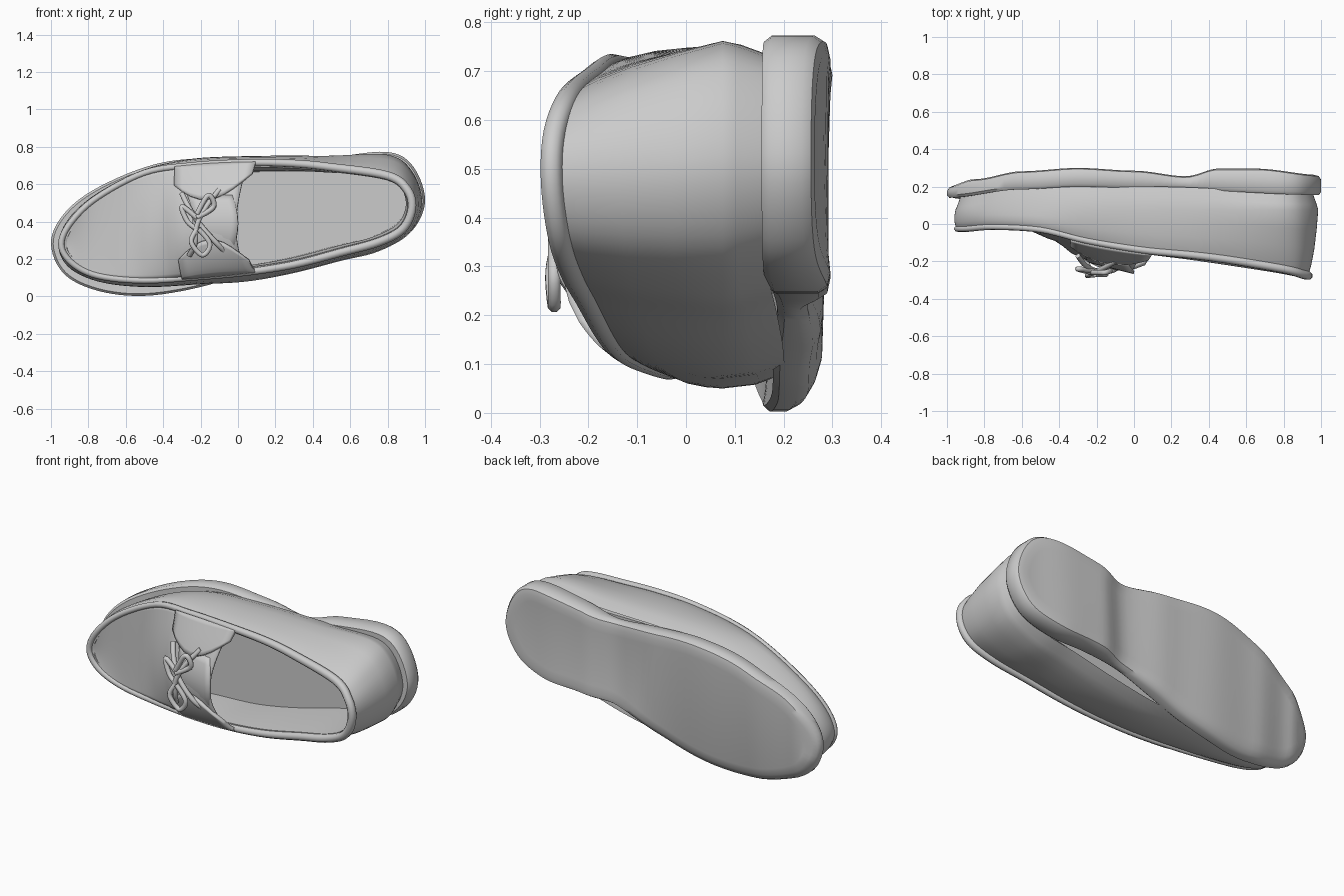
import bpy, bmesh, math
from mathutils import Vector

if "Cube" in bpy.data.objects:
    bpy.data.objects.remove(bpy.data.objects["Cube"])

K = 6            # samples per control span
N = 20 * K       # points per loop (index 0 = toe, N/2 = heel)


def spline(pts, closed=True, k=K):
    """Catmull-Rom through 3D points."""
    n, out = len(pts), []
    get = (lambda i: Vector(pts[i % n])) if closed else (lambda i: Vector(pts[min(max(i, 0), n - 1)]))
    for i in range(n if closed else n - 1):
        a, b, c, d = get(i - 1), get(i), get(i + 1), get(i + 2)
        for s in range(k):
            t = s / k
            out.append(0.5 * (2 * b + (c - a) * t + (2 * a - 5 * b + 4 * c - d) * t * t
                              + (3 * b - a - 3 * c + d) * t ** 3))
    if not closed:
        out.append(get(n - 1))
    return out


def lookup(table, x):
    for (x0, y0), (x1, y1) in zip(table, table[1:]):
        if x <= x1:
            t = max(0, (x - x0) / (x1 - x0))
            t = t * t * (3 - 2 * t)
            return y0 + (y1 - y0) * t
    return table[-1][1]


def inset(loop, d):
    """Move a loop inward in the xz plane."""
    out = []
    for i, p in enumerate(loop):
        t = loop[(i + 1) % len(loop)] - loop[i - 1]
        nrm = Vector((t.z, 0, -t.x)).normalized()
        out.append(p + nrm * d)
    return out


def finish(name, bm, angle=40):
    bmesh.ops.remove_doubles(bm, verts=bm.verts, dist=0.0005)
    bmesh.ops.recalc_face_normals(bm, faces=bm.faces)
    me = bpy.data.meshes.new(name)
    bm.to_mesh(me)
    bm.free()
    ob = bpy.data.objects.new(name, me)
    bpy.context.collection.objects.link(ob)
    bpy.context.view_layer.objects.active = ob
    ob.select_set(True)
    bpy.ops.object.shade_smooth_by_angle(angle=math.radians(angle))
    ob.select_set(False)
    return ob


def loft(name, loops, cap_first=False, cap_last=False, angle=40):
    bm = bmesh.new()
    rings = [[bm.verts.new(p) for p in lp] for lp in loops]
    n = len(rings[0])
    for a, b in zip(rings, rings[1:]):
        for i in range(n):
            bm.faces.new((a[i], a[(i + 1) % n], b[(i + 1) % n], b[i]))
    for r, use in ((rings[0], cap_first), (rings[-1], cap_last)):
        if use:  # strips running across the shoe from side to side
            bm.faces.new((r[0], r[1], r[-1]))
            for j in range(1, n // 2 - 1):
                bm.faces.new((r[j], r[j + 1], r[n - j - 1], r[n - j]))
            bm.faces.new((r[n // 2 - 1], r[n // 2], r[n // 2 + 1]))
    return finish(name, bm, angle)


def grid(name, rows, thick):
    bm = bmesh.new()
    vs = [[bm.verts.new(p) for p in r] for r in rows]
    for a, b in zip(vs, vs[1:]):
        for i in range(len(a) - 1):
            bm.faces.new((a[i], a[i + 1], b[i + 1], b[i]))
    ob = finish(name, bm, 60)
    m = ob.modifiers.new("thickness", 'SOLIDIFY')
    m.thickness = thick
    m.offset = 0
    return ob


def tube(name, pts, radius, closed=False):
    cu = bpy.data.curves.new(name, 'CURVE')
    cu.dimensions = '3D'
    cu.bevel_depth = 1.0
    cu.bevel_resolution = 2
    cu.use_fill_caps = True
    sp = cu.splines.new('POLY')
    sp.points.add(len(pts) - 1)
    for q, p in zip(sp.points, pts):
        q.co = (*p, 1)
        q.radius = radius(p) if callable(radius) else radius
    sp.use_cyclic_u = closed
    ob = bpy.data.objects.new(name, cu)
    bpy.context.collection.objects.link(ob)


# Sole: footprint outline (x, z) with bottom and top heights along the length
foot = [(-1, .28), (-.94, .43), (-.78, .565), (-.5, .69), (-.25, .735), (.05, .72), (.3, .70),
        (.5, .74), (.8, .772), (.94, .69), (1, .5), (.91, .33), (.72, .255), (.5, .24),
        (.3, .21), (.08, .14), (-.2, .05), (-.5, .003), (-.75, .03), (-.93, .12)]
foot = spline([(x, 0, z) for x, z in foot])
bottom = [(-1, .2), (-.85, .24), (-.6, .282), (-.3, .3), (0, .285), (.28, .255), (.45, .296), (.65, .296), (1, .262)]
top = [(-1, .14), (-.6, .185), (-.3, .2), (.1, .19), (1, .155)]


def at(loop, table, dy, tilt):
    return [Vector((p.x, lookup(table, p.x) + dy - tilt * max(0, .2 - p.z), p.z)) for p in loop]


loft("sole", [at(inset(foot, .05), top, .0, .15), at(inset(foot, .012), top, 0, .15), at(foot, top, .015, .15),
              at(foot, bottom, -.025, .28), at(inset(foot, .012), bottom, -.006, .28),
              at(inset(foot, .04), bottom, 0, .26), at(inset(foot, .08), bottom, -.004, .2)], True, True)

# Upper: widest loop and rim loop
mid = [(-.955, .28), (-.9, .42), (-.75, .55), (-.5, .675), (-.25, .735), (.05, .75), (.3, .752),
       (.5, .752), (.8, .757), (.93, .67), (.985, .5), (.92, .34), (.75, .24), (.55, .19),
       (.3, .125), (.05, .08), (-.2, .065), (-.5, .05), (-.75, .08), (-.91, .16)]
mid = spline([(x, .075, z) for x, z in mid])
rim = spline([(-.945, -.025, .28), (-.89, -.025, .40), (-.75, -.015, .53), (-.5, -.03, .66), (-.25, -.09, .70),
              (.05, -.14, .715), (.3, -.165, .71), (.5, -.19, .69), (.8, -.24, .645), (.905, -.27, .57),
              (.93, -.275, .47), (.88, -.26, .36), (.75, -.235, .29), (.55, -.205, .235), (.3, -.17, .17),
              (.05, -.14, .13), (-.2, -.10, .105), (-.5, -.03, .085), (-.75, -.01, .11), (-.89, -.02, .18)])
base = at(inset(mid, .03), top, .01, 0)


def between(t, bulge):
    return inset([a.lerp(b, t) for a, b in zip(mid, rim)], -bulge)


inner = [a.lerp(b, .5) for a, b in zip(inset(mid, .07), inset(rim, .05))]
insole = [Vector((p.x, .12, p.z)) for p in inset(mid, .085)]
loft("upper", [base, at(inset(mid, .008), top, -.05, 0), mid, between(.3, .008), between(.6, .012),
               between(.85, .008), rim, inset(rim, .025), inner, insole], False, True, 60)

# Rolled piping along the collar and the toe seam
tube("collar_piping", rim, lambda p: .017 + .007 * min(1, max(0, p.x + .3)), True)

# Vamp rising from the toe to the tongue
bump = [(-1, -.012), (-.6, .0), (-.42, .035), (-.28, .085), (-.15, .105), (.05, .11)]


def vamp(j, v, lift=0):
    p = rim[-j].lerp(rim[j], v)
    s = math.sin(math.pi * v ** .8)
    p.y -= lookup(bump, p.x) * s + lift
    p.x -= .06 * s * (j / 30) ** 4
    return p


grid("vamp", [[vamp(j, i / 20) for i in range(21)] for j in range(31)], .012)


# Lacing flaps folded over the vamp from each side
def flap(name, v0, v1):
    rows = []
    for j in range(22, 32):
        w = math.sin(math.pi * (.18 + .72 * (j - 22) / 9))
        rows.append([vamp(j, v0 + (v1 - v0) * w * i / 8, .014) for i in range(9)])
    grid(name, rows, .02)


flap("low_flap", 0, .32)
flap("high_flap", 1, .68)

# Tongue lifting above the opening
rows = []
for r in range(7):
    x = -.24 + .24 * r / 6
    rows.append([(x - .03 * (2 * i / 8 - 1) ** 2, -.2 - .06 * r / 6 + .05 * (2 * i / 8 - 1) ** 2,
                  .24 + .3 * i / 8) for i in range(9)])
grid("tongue", rows, .015)

# Crossed laces and bow
laces = [[(-.3, -.17, .55), (-.26, -.22, .47), (-.2, -.25, .38), (-.12, -.25, .29), (-.07, -.22, .24)],
         [(-.1, -.2, .57), (-.17, -.24, .48), (-.22, -.26, .38), (-.23, -.25, .28), (-.26, -.2, .22)],
         [(-.22, -.25, .42), (-.3, -.24, .48), (-.27, -.25, .4), (-.22, -.26, .36)],
         [(-.22, -.26, .42), (-.13, -.25, .48), (-.16, -.26, .54), (-.22, -.26, .44)],
         [(-.22, -.26, .36), (-.25, -.275, .29), (-.19, -.27, .22), (-.15, -.27, .28), (-.21, -.27, .36)]]
for i, pts in enumerate(laces):
    tube(f"lace_{i + 1}", spline(pts, False), .014)
